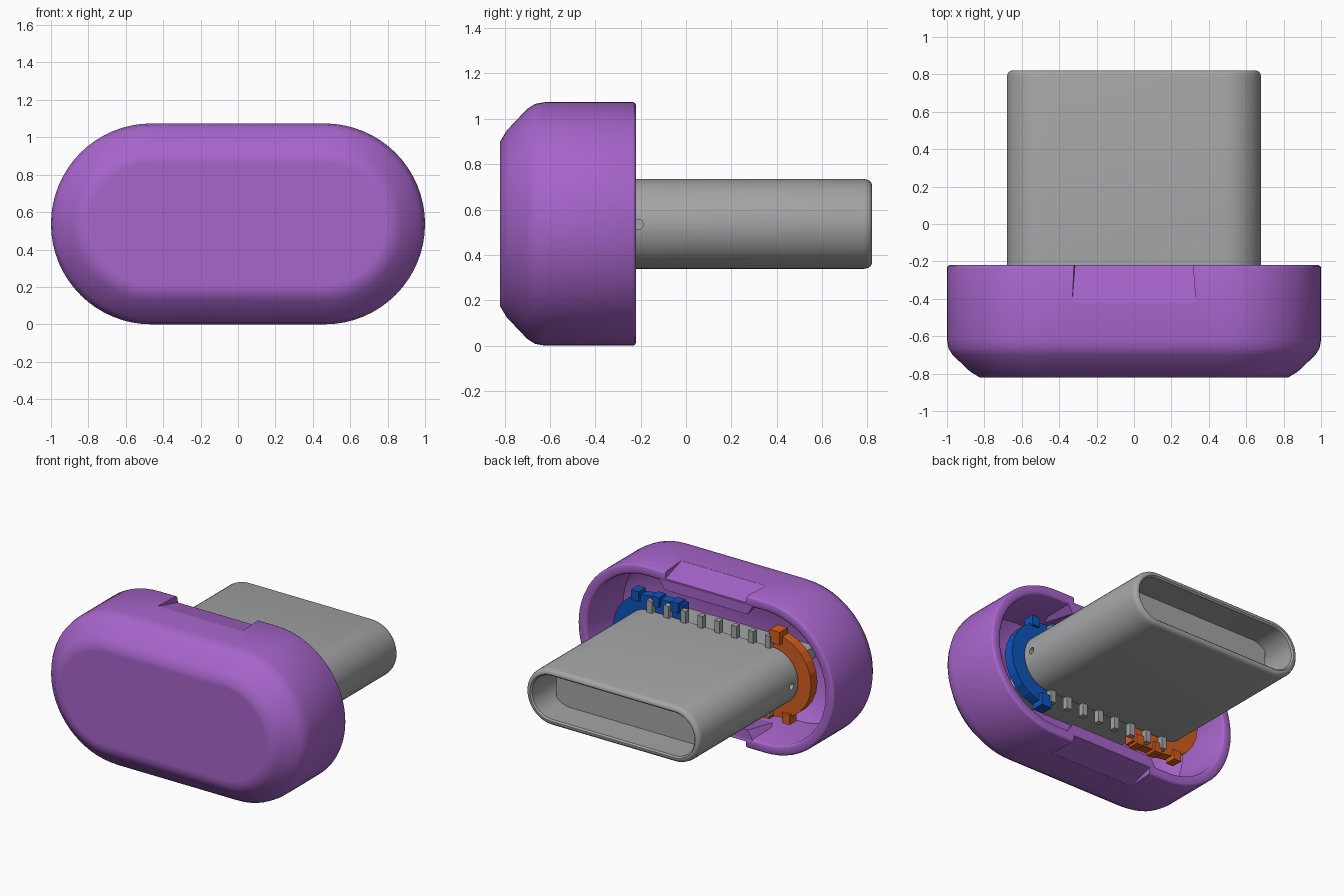
import bpy, bmesh, math
from mathutils import Matrix

if "Cube" in bpy.data.objects:
    bpy.data.objects.remove(bpy.data.objects["Cube"])

MID = 0.537  # height of the centre line


def material(name, r, g, b):
    m = bpy.data.materials.new(name)
    m.use_nodes = True
    m.diffuse_color = (r, g, b, 1)
    m.node_tree.nodes["Principled BSDF"].inputs["Base Color"].default_value = (r, g, b, 1)
    return m


purple = material("purple_plastic", 0.39, 0.13, 0.6)
grey = material("grey_metal", 0.37, 0.375, 0.38)
blue = material("blue_plastic", 0.004, 0.09, 0.5)
orange = material("orange_plastic", 0.66, 0.11, 0.012)


def finish(name, bm, mat, angle=None):
    bmesh.ops.recalc_face_normals(bm, faces=bm.faces)
    mesh = bpy.data.meshes.new(name)
    bm.to_mesh(mesh)
    bm.free()
    ob = bpy.data.objects.new(name, mesh)
    bpy.context.collection.objects.link(ob)
    if mat:
        mesh.materials.append(mat)
    if angle:
        smooth(ob, angle)
    return ob


def smooth(ob, angle):
    bpy.ops.object.select_all(action='DESELECT')
    ob.select_set(True)
    bpy.context.view_layer.objects.active = ob
    bpy.ops.object.shade_smooth_by_angle(angle=math.radians(angle))


def stadium_loft(name, half_w, half_h, profile, mat, angle, steps=24):
    """Closed body made of pill-shaped rings; profile holds (y, inset) pairs."""
    bm = bmesh.new()
    rings = []
    for y, inset in profile:
        r, ring = half_h - inset, []
        for side in (1, -1):
            for i in range(steps + 1):
                a = math.pi * i / steps - math.pi / 2
                x = side * (half_w - half_h + r * math.cos(a))
                ring.append(bm.verts.new((x, y, MID + side * r * math.sin(a))))
        rings.append(ring)
    for a, b in zip(rings, rings[1:]):
        for i in range(len(a)):
            j = (i + 1) % len(a)
            bm.faces.new((a[i], a[j], b[j], b[i]))
    bm.faces.new(rings[0])
    bm.faces.new(rings[-1])
    return finish(name, bm, mat, angle)


def add_box(bm, x, y, z):
    """Box from (low, high) pairs."""
    size = [hi - lo for lo, hi in (x, y, z)]
    mid = [(hi + lo) / 2 for lo, hi in (x, y, z)]
    return bmesh.ops.create_cube(
        bm, size=1, matrix=Matrix.Translation(mid) @ Matrix.Diagonal((*size, 1)))["verts"]


def cut(ob, cutter):
    cutter.hide_render = True
    mod = ob.modifiers.new("cut", 'BOOLEAN')
    mod.operation, mod.object, mod.solver = 'DIFFERENCE', cutter, 'EXACT'
    bpy.context.view_layer.objects.active = ob
    bpy.ops.object.modifier_apply(modifier="cut")
    bpy.data.objects.remove(cutter)


def flip_z(bm, verts):
    """Rotate half a turn about the long axis of the plug."""
    bmesh.ops.rotate(bm, verts=verts, cent=(0, 0, MID), matrix=Matrix.Rotation(math.pi, 3, 'Y'))


# Hollow housing: chamfered front, rounded open rim at the back
housing = stadium_loft("housing", 1.0, 0.537, [
    (-0.82, 0.21), (-0.82, 0.175), (-0.79, 0.125), (-0.70, 0.03), (-0.665, 0.008),
    (-0.62, 0), (-0.235, 0), (-0.225, 0.004), (-0.22, 0.015), (-0.22, 0.055),
    (-0.225, 0.066), (-0.235, 0.07), (-0.62, 0.075), (-0.73, 0.2)], purple, 45, 32)

# Sloping thumb recesses cut into the top and bottom rim
bm = bmesh.new()
for flip in (False, True):
    verts = add_box(bm, (-0.33, 0.33), (-0.42, -0.1), (1.0, 1.2))
    for v in verts:
        if v.co.z < 1.1:
            v.co.z = 1.073 if v.co.y < -0.3 else 1.0
            v.co.x *= 1.0 if v.co.y < -0.3 else 0.93
    if flip:
        flip_z(bm, verts)
cut(housing, finish("recess_cutter", bm, None))
smooth(housing, 45)

# Inner ramps that keep the wall thick behind the recesses
bm = bmesh.new()
for flip in (False, True):
    verts = add_box(bm, (-0.37, 0.37), (-0.5, -0.223), (0.945, 1.02))
    for v in verts:
        if v.co.z < 1.0:
            v.co.x *= 0.88
            v.co.z = 1.0 if v.co.y < -0.4 else 0.945
    if flip:
        flip_z(bm, verts)
finish("inner_ramps", bm, purple)

# Metal plug shell, open at the tip
shell = stadium_loft("plug_shell", 0.68, 0.198, [
    (-0.29, 0.015), (-0.28, 0), (0.785, 0), (0.805, 0.005), (0.816, 0.014), (0.82, 0.025),
    (0.82, 0.035), (0.81, 0.045), (0.0, 0.045)], grey, 40)

# Small round hole at each side of the shell
bm = bmesh.new()
for side in (1, -1):
    bmesh.ops.create_cone(
        bm, cap_ends=True, segments=16, radius1=0.022, radius2=0.022, depth=0.12,
        matrix=Matrix.Translation((side * 0.68, -0.21, 0.535)) @ Matrix.Rotation(math.pi / 2, 4, 'Y'))
cut(shell, finish("hole_cutter", bm, None))
smooth(shell, 40)

# Contact insert set back inside the tip
bm = bmesh.new()
add_box(bm, (-0.59, 0.59), (-0.05, 0.6), (MID - 0.152, MID + 0.152))
finish("contact_insert", bm, grey)

# Circuit board joining the plug to the housing floor
bm = bmesh.new()
add_box(bm, (-0.5, 0.5), (-0.74, -0.28), (MID - 0.04, MID + 0.04))
finish("circuit_board", bm, grey)

# Rows of contact pins above and below the plug
bm = bmesh.new()
for i in range(8):
    x = (i - 3.5) * 0.132
    for flip in (False, True):
        verts = add_box(bm, (x - 0.02, x + 0.02), (-0.29, -0.25), (0.72, 0.82))
        if flip:
            flip_z(bm, verts)
finish("contact_pins", bm, grey)


def bracket(name, mat, flip):
    """Hooked clip around one end of the plug, with small teeth on its arms."""
    bm = bmesh.new()
    pairs = []
    for i in range(-1, 14):
        a = math.pi / 2 - math.pi * min(max(i, 0), 12) / 12
        pair = []
        for r in (0.19, 0.295):
            x = 0.48 + r * math.cos(a)
            if i < 0:
                x = 0.23
            elif i > 12:
                x = 0.47
            pair.append(bm.verts.new((x, -0.36, MID + r * math.sin(a))))
        pairs.append(pair)
    faces = [bm.faces.new((p[0], p[1], q[1], q[0])) for p, q in zip(pairs, pairs[1:])]
    new = bmesh.ops.extrude_face_region(bm, geom=faces)["geom"]
    bmesh.ops.translate(bm, vec=(0, 0.07, 0),
                        verts=[g for g in new if isinstance(g, bmesh.types.BMVert)])
    for x in (0.25, 0.4, 0.56):
        add_box(bm, (x, x + 0.06), (-0.35, -0.27), (0.78, 0.85))
    add_box(bm, (0.47, 0.55), (-0.35, -0.26), (0.21, 0.3))
    if flip:
        flip_z(bm, bm.verts)
    finish(name, bm, mat)


bracket("left_bracket", blue, False)
bracket("right_bracket", orange, True)
